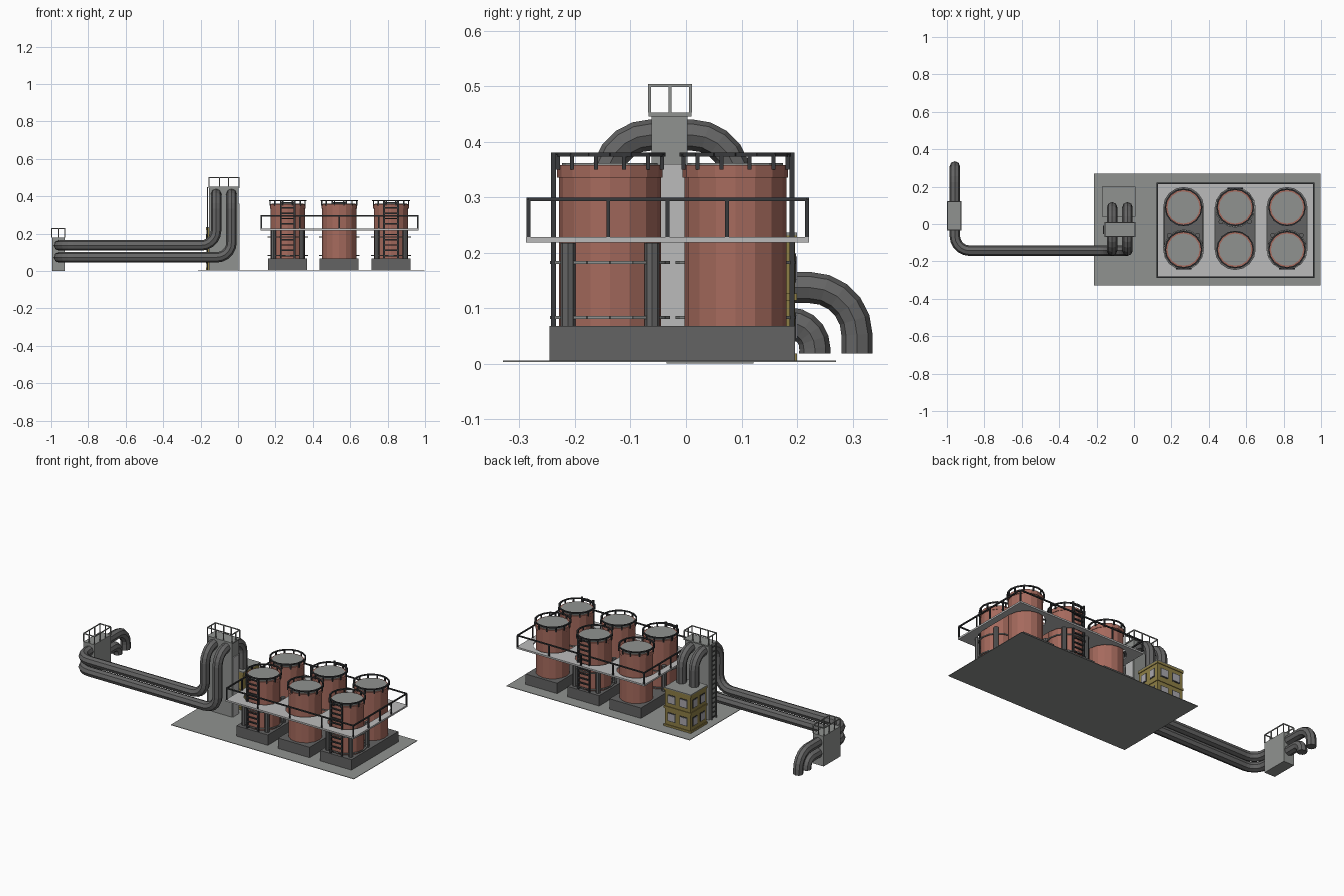
import bpy, bmesh, math
from mathutils import Vector, Matrix

if "Cube" in bpy.data.objects:
    bpy.data.objects.remove(bpy.data.objects["Cube"])


def mat(name, r, g, b):
    m = bpy.data.materials.new(name)
    m.diffuse_color = (r, g, b, 1)
    m.use_nodes = True
    m.node_tree.nodes["Principled BSDF"].inputs["Base Color"].default_value = m.diffuse_color
    return m


BRICK = mat("brick_red", 0.38, 0.145, 0.11)
CONCRETE = mat("concrete_grey", 0.28, 0.29, 0.28)
DARK = mat("dark_grey_base", 0.125, 0.125, 0.125)
PIPE = mat("pipe_grey", 0.13, 0.13, 0.13)
BLACK = mat("rail_charcoal", 0.04, 0.042, 0.045)
LIGHT = mat("light_grey_deck", 0.5, 0.5, 0.5)
OLIVE = mat("olive_yellow", 0.27, 0.21, 0.06)
GLASS = mat("window_pale_grey", 0.4, 0.39, 0.42)


def link(name, mesh, material):
    mesh.materials.clear()
    mesh.materials.append(material)
    ob = bpy.data.objects.new(name, mesh)
    bpy.context.collection.objects.link(ob)
    return ob


class Part:
    """Collects primitives into one named object."""
    def __init__(self, name, material):
        self.name, self.material, self.bm = name, material, bmesh.new()

    def box(self, x0, x1, y0, y1, z0, z1):
        m = Matrix.Translation(((x0 + x1) / 2, (y0 + y1) / 2, (z0 + z1) / 2)) \
            @ Matrix.Diagonal((x1 - x0, y1 - y0, z1 - z0, 1))
        bmesh.ops.create_cube(self.bm, size=1, matrix=m)
        return self

    def cyl(self, x, y, z0, z1, r, n=16):
        bmesh.ops.create_cone(self.bm, cap_ends=True, segments=n, radius1=r, radius2=r,
                              depth=z1 - z0, matrix=Matrix.Translation((x, y, (z0 + z1) / 2)))
        return self

    def beam(self, p, q, w=0.006):
        p, q = Vector(p), Vector(q)
        d = q - p
        m = Matrix.Translation((p + q) / 2) @ d.to_track_quat('Z', 'Y').to_matrix().to_4x4() \
            @ Matrix.Diagonal((w, w, d.length, 1))
        bmesh.ops.create_cube(self.bm, size=1, matrix=m)
        return self

    def ring(self, x, y, z, r, w=0.007, n=16):
        pts = [(x + r * math.cos(2 * math.pi * i / n), y + r * math.sin(2 * math.pi * i / n), z)
               for i in range(n)]
        for i in range(n):
            self.beam(pts[i - 1], pts[i], w)
        return self

    def rail(self, xs, ys, z0, z1, w):
        """Rectangular railing with posts at the given x and y stations."""
        for y in (ys[0], ys[-1]):
            self.beam((xs[0], y, z1), (xs[-1], y, z1), w)
            for x in xs:
                self.beam((x, y, z0), (x, y, z1), w)
        for x in (xs[0], xs[-1]):
            self.beam((x, ys[0], z1), (x, ys[-1], z1), w)
            for y in ys[1:-1]:
                self.beam((x, y, z0), (x, y, z1), w)
        return self

    def ladder(self, a, b, z0, z1, n, w=0.007):
        """Ladder between two rail feet a and b (x, y)."""
        for p in (a, b):
            self.beam((*p, z0), (*p, z1), w)
        for i in range(n):
            z = z0 + (z1 - z0) * (i + 0.5) / n
            self.beam((*a, z), (*b, z), w * 0.8)
        return self

    def done(self):
        me = bpy.data.meshes.new(self.name)
        self.bm.to_mesh(me)
        self.bm.free()
        return link(self.name, me, self.material)


def curve_part(name, material, cu):
    tmp = bpy.data.objects.new("tmp", cu)
    bpy.context.collection.objects.link(tmp)
    dg = bpy.context.evaluated_depsgraph_get()
    me = bpy.data.meshes.new_from_object(tmp.evaluated_get(dg))
    bpy.data.objects.remove(tmp)
    me.name = name
    for p in me.polygons:
        p.use_smooth = False
    return link(name, me, material)


def add_spline(cu, pts, cyclic=False):
    s = cu.splines.new('POLY')
    s.points.add(len(pts) - 1)
    for sp, p in zip(s.points, pts):
        sp.co = (*p, 1)
    s.use_cyclic_u = cyclic
    s.use_smooth = False


def pipe(name, pts, r, fillet, steps=5):
    """Round pipe along a path whose right-angle corners are rounded."""
    pts = [Vector(p) for p in pts]
    path = [pts[0]]
    for a, c, b in zip(pts, pts[1:], pts[2:]):
        u, v = (a - c).normalized(), (b - c).normalized()
        o = c + (u + v) * fillet
        for i in range(steps + 1):
            t = math.pi / 2 * i / steps
            path.append(o - v * fillet * math.cos(t) - u * fillet * math.sin(t))
    path.append(pts[-1])
    cu = bpy.data.curves.new(name, 'CURVE')
    cu.dimensions = '3D'
    cu.bevel_depth, cu.bevel_resolution, cu.use_fill_caps = r, 2, True
    add_spline(cu, path)
    curve_part(name, PIPE, cu)


COLS = (0.265, 0.541, 0.818)
ROWS = (-0.137, 0.089)

# Ground slab
Part("ground_slab", CONCRETE).box(-0.213, 0.997, -0.33, 0.27, 0.003, 0.006).done()

# Tank plinths, tanks, lids and rim railings
for c, x in enumerate(COLS):
    Part("plinth", DARK).box(x - 0.104, x + 0.104, -0.246, 0.196, 0.005, 0.068).done()
    for r, y in enumerate(ROWS):
        Part("tank", BRICK).cyl(x, y, 0.068, 0.34, 0.092).cyl(x, y, 0.335, 0.358, 0.095).done()
        Part("tank_lid", CONCRETE).cyl(x, y, 0.35, 0.361, 0.086).done()
        rim = Part("tank_rim_railing", BLACK).ring(x, y, 0.377, 0.097)
        for i in range(12):
            a = 2 * math.pi * (i + 0.5) / 12
            px, py = x + 0.097 * math.cos(a), y + 0.097 * math.sin(a)
            rim.beam((px, py, 0.35), (px, py, 0.377), 0.007)
        rim.done()
        # Alternate tanks carry a ladder, four posts and two hoops
        if (c + r) % 2 == 0:
            ly = y + (0.102 if r else -0.102)
            Part("tank_ladder", BLACK).ladder((x - 0.037, ly), (x + 0.037, ly),
                                              0.068, 0.38, 11, 0.009).done()
            posts = Part("tank_posts", DARK)
            for sx in (-1, 1):
                for sy in (-1, 1):
                    posts.cyl(x + 0.076 * sx, y + 0.076 * sy, 0.068, 0.217, 0.0135, 8)
            posts.done()
            hoops = Part("tank_hoops", CONCRETE)
            for z in (0.083, 0.182):
                hoops.ring(x, y, z, 0.105, 0.006)
            hoops.done()

# Walkway deck with a slot around each pair of tanks
cu = bpy.data.curves.new("deck", 'CURVE')
cu.dimensions, cu.fill_mode, cu.extrude = '2D', 'BOTH', 0.005
add_spline(cu, [(0.12, -0.288, 0), (0.965, -0.288, 0), (0.965, 0.222, 0), (0.12, 0.222, 0)], True)
for x in COLS:
    slot = []
    for i in range(18):
        a = math.pi * (i % 9) / 8 + (math.pi if i > 8 else 0)
        slot.append((x + 0.107 * math.cos(a), ROWS[i < 9] + 0.107 * math.sin(a), 0))
    add_spline(cu, slot, True)
curve_part("walkway_deck", LIGHT, cu).location.z = 0.223
Part("walkway_railing", BLACK).rail((0.124, 0.33, 0.541, 0.752, 0.961),
                                    (-0.284, -0.14, -0.033, 0.074, 0.218),
                                    0.225, 0.296, 0.007).done()

# Pipe tower with top platform, side panel, railing and ladder
Part("pipe_tower", CONCRETE).box(-0.155, 0.003, -0.062, 0.003, 0.005, 0.45).done()
Part("tower_side_panel", LIGHT).box(0.003, 0.008, -0.058, 0.0, 0.005, 0.36).done()
Part("tower_top", CONCRETE).box(-0.158, 0.008, -0.068, 0.01, 0.445, 0.452).done()
Part("tower_railing", CONCRETE).rail((-0.155, -0.1, -0.05, 0.006), (-0.066, -0.029, 0.008),
                                     0.452, 0.501, 0.005).done()
Part("tower_ladder", DARK).ladder((-0.164, -0.05), (-0.164, -0.01), 0.005, 0.45, 16, 0.006).done()

# Pump house: two storeys, cornices, roof and windows
Part("pump_house", OLIVE).box(-0.168, 0.003, 0.045, 0.196, 0.005, 0.228).done()
trim = Part("pump_house_cornices", OLIVE)
for z in (0.012, 0.12, 0.225):
    trim.box(-0.172, 0.007, 0.041, 0.2, z - 0.006, z + 0.006)
trim.done()
Part("pump_house_roof", CONCRETE).box(-0.172, 0.007, 0.041, 0.2, 0.231, 0.236).done()
frames, panes = Part("window_frames", BLACK), Part("window_panes", GLASS)
for z in (0.066, 0.172):
    for part, h, t in ((frames, 0.026, 0.002), (panes, 0.021, 0.004)):
        for x in (-0.122, -0.043):
            part.box(x - h, x + h, 0.19, 0.196 + t, z - h, z + h)
        for y in (0.085, 0.156):
            part.box(-0.168 - t, -0.16, y - h * 0.8, y + h * 0.8, z - h, z + h)
            part.box(-0.005, 0.003 + t, y - h * 0.8, y + h * 0.8, z - h, z + h)
frames.done()
panes.done()

# Two pipes: outlet elbow, long run, climb and arch over the tower
for name, z, x_up, y_out in (("upper_pipe", 0.137, -0.117, 0.308), ("lower_pipe", 0.073, -0.035, 0.232)):
    end_fillet = 0.085 if z > 0.1 else 0.045
    pipe(name + "_run", [(-0.958, 0.045, z), (-0.958, -0.143, z), (x_up, -0.143, z),
                         (x_up, -0.143, 0.412), (x_up, 0.09, 0.412), (x_up, 0.09, 0.23)],
         0.028, 0.08)
    pipe(name + "_outlet", [(-0.958, 0.045, z), (-0.958, y_out, z), (-0.958, y_out, 0.018)],
         0.028, end_fillet)

# Outlet block with railing
Part("outlet_block", CONCRETE).box(-0.995, -0.925, -0.035, 0.122, 0.0, 0.18).done()
Part("outlet_railing", CONCRETE).rail((-0.996, -0.96, -0.925), (-0.033, 0.02, 0.07, 0.12),
                                      0.18, 0.228, 0.005).done()
